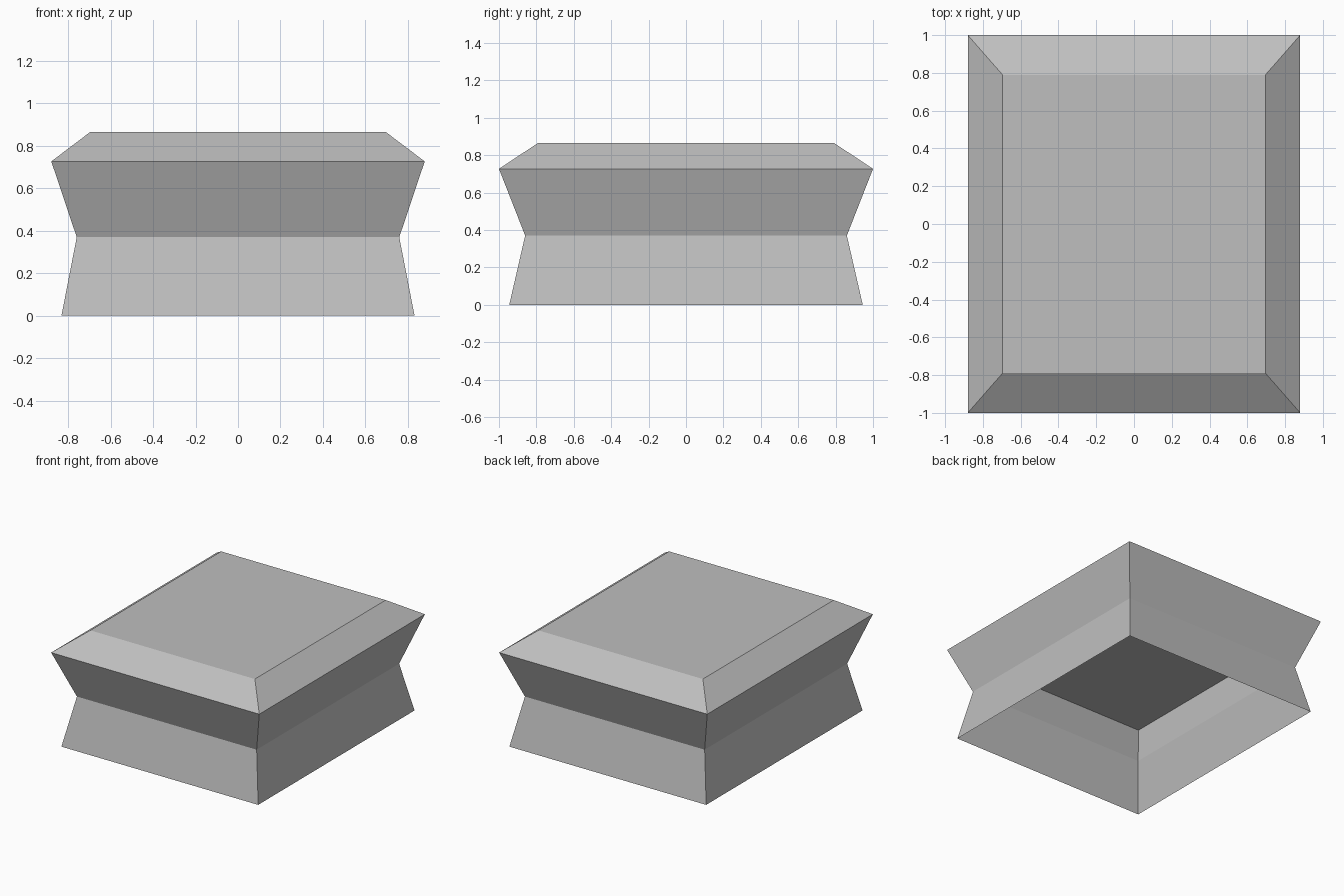
import bpy
import bmesh

cube = bpy.data.objects.get("Cube")
if cube:
    bpy.data.objects.remove(cube, do_unlink=True)

grey = bpy.data.materials.new("plain grey")
grey.use_nodes = True
colour = (0.52, 0.52, 0.52, 1)
grey.diffuse_color = colour
grey.node_tree.nodes["Principled BSDF"].inputs["Base Color"].default_value = colour

# Rectangular sections: half width, half depth, height
FOOT = (0.832, 0.945, 0.0)
WAIST = (0.76, 0.86, 0.37)
LIP = (0.88, 1.0, 0.727)
CROWN = (0.696, 0.79, 0.866)


def loft(name, sections, capped):
    """Join rectangular sections with flat side faces, optionally closing the ends."""
    bm = bmesh.new()
    rings = [[bm.verts.new((sx * w, sy * d, z))
              for sx, sy in ((-1, -1), (1, -1), (1, 1), (-1, 1))]
             for w, d, z in sections]
    for low, high in zip(rings, rings[1:]):
        for i in range(4):
            j = (i + 1) % 4
            bm.faces.new((low[i], low[j], high[j], high[i]))
    if capped:
        bm.faces.new(rings[0][::-1])
        bm.faces.new(rings[-1])
    mesh = bpy.data.meshes.new(name)
    bm.to_mesh(mesh)
    bm.free()
    mesh.materials.append(grey)
    obj = bpy.data.objects.new(name, mesh)
    bpy.context.collection.objects.link(obj)
    return obj


# Pinched wall, open underneath
loft("waisted_wall", (FOOT, WAIST, LIP), capped=False)
# Closed lid with sloping edges
loft("bevelled_lid", (LIP, CROWN), capped=True)
